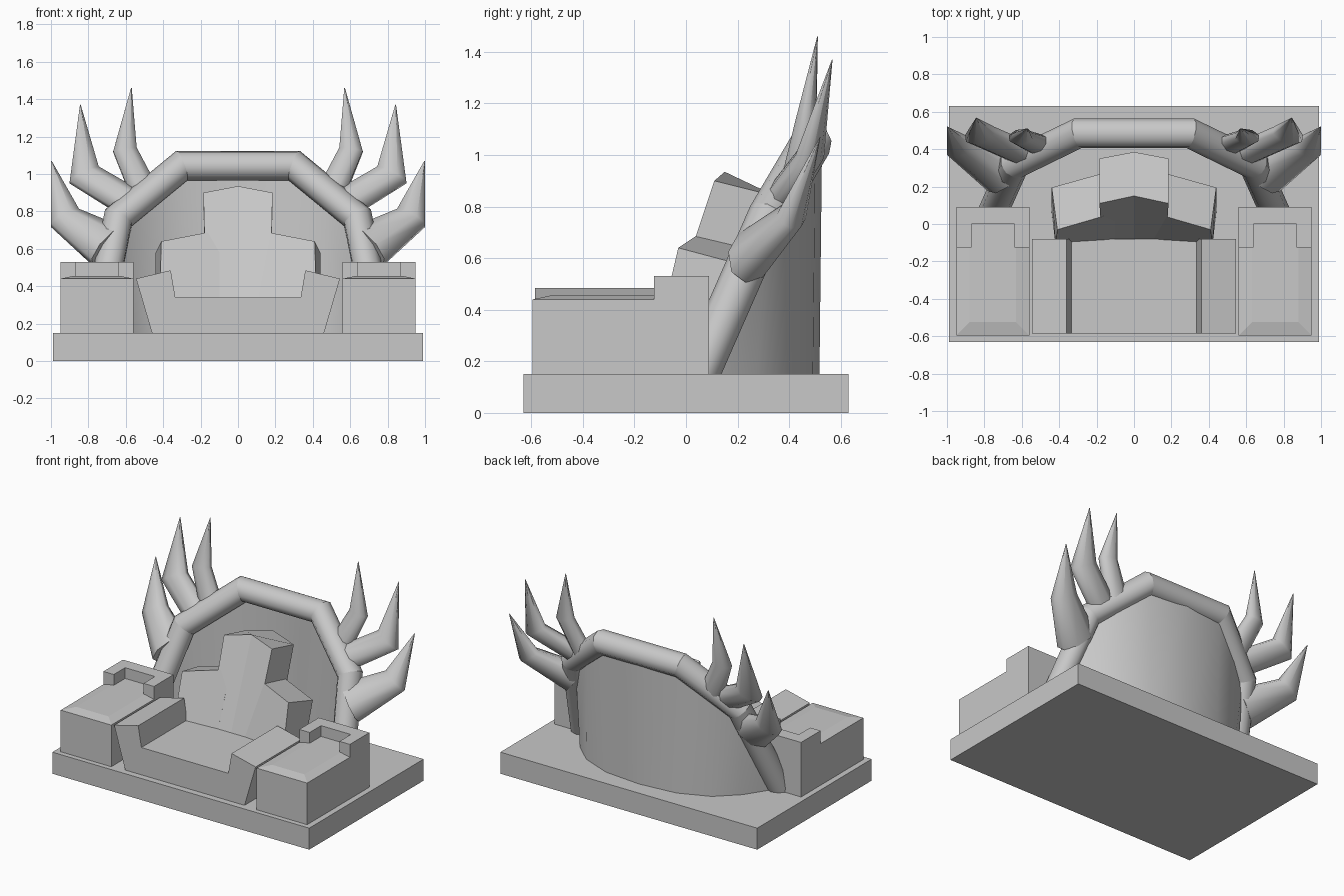
import bpy, bmesh, math
from mathutils import Vector

cube = bpy.data.objects.get("Cube")
if cube:
    bpy.data.objects.remove(cube, do_unlink=True)

stone = bpy.data.materials.new("stone_grey")
stone.use_nodes = True
GREY = (0.58, 0.58, 0.58, 1)
stone.diffuse_color = GREY
stone.node_tree.nodes["Principled BSDF"].inputs["Base Color"].default_value = GREY


def finish(name, bm):
    bmesh.ops.recalc_face_normals(bm, faces=bm.faces)
    mesh = bpy.data.meshes.new(name)
    bm.to_mesh(mesh)
    bm.free()
    mesh.materials.append(stone)
    obj = bpy.data.objects.new(name, mesh)
    bpy.context.collection.objects.link(obj)
    return obj


def loft(name, loops):
    """Closed solid through matching loops of points."""
    bm = bmesh.new()
    rings = [[bm.verts.new(p) for p in loop] for loop in loops]
    n = len(rings[0])
    for a, b in zip(rings, rings[1:]):
        for i in range(n):
            j = (i + 1) % n
            bm.faces.new((a[i], a[j], b[j], b[i]))
    bm.faces.new(rings[0])
    bm.faces.new(rings[-1])
    return finish(name, bm)


def box(name, x0, x1, y0, y1, z0, z1):
    return loft(name, [[(x0, y0, z), (x1, y0, z), (x1, y1, z), (x0, y1, z)] for z in (z0, z1)])


def tube(name, path, radii, sides=8, flat=1.0, crisp=True):
    """Tapered tube, rounded around; flat thins it across the lean, crisp keeps bends sharp."""
    pts = [Vector(p) for p in path]
    loops = []
    for i, p in enumerate(pts):
        before = (p - pts[i - 1]).normalized() if i else None
        after = (pts[i + 1] - p).normalized() if i + 1 < len(pts) else None
        tan = ((before or after) + (after or before)).normalized()
        stretch = 1 / max(0.6, tan.dot(before or after))
        u = tan.cross(Vector((0, 1, -0.55))).normalized()
        v = tan.cross(u) * flat
        turns = [2 * math.pi * (k + 0.5) / sides for k in range(sides)]
        loops.append([p + radii[i] * (u * math.cos(t) * stretch + v * math.sin(t)) for t in turns])
    obj = loft(name, loops)
    bm = bmesh.new()
    bm.from_mesh(obj.data)
    for f in bm.faces:
        f.smooth = len(f.verts) == 4
    for e in bm.edges:
        same_ring = e.verts[0].index // sides == e.verts[1].index // sides
        e.smooth = not (crisp and same_ring)
    bm.to_mesh(obj.data)
    bm.free()
    return obj


# Plinth
box("base_slab", -0.99, 0.99, -0.63, 0.63, 0, 0.15)

# Seat with flared arms
half = [(0.335, 0.34), (0.36, 0.485), (0.545, 0.44), (0.46, 0.15)]
profile = half + [(-x, z) for x, z in reversed(half)]
loft("seat", [[(x, y, z) for x, z in profile] for y in (-0.585, -0.08)])

# Central backrest with a ridged front and top
loft("backrest_centre", [
    [(-0.17, -0.09, 0.3), (0, -0.09, 0.3), (0.17, -0.09, 0.3),
     (0.17, 0.15, 0.15), (0, 0.18, 0.15), (-0.17, 0.15, 0.15)],
    [(-0.185, 0.11, 0.90), (0, 0.15, 0.935), (0.185, 0.11, 0.90),
     (0.185, 0.35, 0.84), (0, 0.385, 0.875), (-0.185, 0.35, 0.84)]])

# Lower side backrests
for s, side in ((1, "left"), (-1, "right")):
    loft(side + "_backrest", [
        [(s * 0.1, -0.09, 0.3), (s * 0.42, -0.11, 0.3), (s * 0.44, 0.06, 0.15), (s * 0.1, 0.12, 0.15)],
        [(s * 0.1, 0.06, 0.70), (s * 0.41, -0.03, 0.64), (s * 0.44, 0.195, 0.58), (s * 0.1, 0.29, 0.645)]])

    # Side pedestal with a softly raised top
    xs = sorted((s * 0.56, s * 0.95))
    pedestal = []
    for d, z in ((0, 0.15), (0, 0.44), (0.07, 0.455)):
        x0, x1, y0, y1 = xs[0] + d, xs[1] - d, -0.595 + d, 0.09 - d
        pedestal.append([(x0, y0, z), (x1, y0, z), (x1, y1, z), (x0, y1, z)])
    loft(side + "_pedestal", pedestal)

    # U-shaped rim at the back of the pedestal
    plan = [(0.56, -0.125), (0.64, -0.125), (0.64, 0), (0.87, 0),
            (0.87, -0.125), (0.95, -0.125), (0.95, 0.09), (0.56, 0.09)]
    loft(side + "_rim", [[(s * x, y, z) for x, y in plan] for z in (0.43, 0.53)])

    # Branching horns
    horns = {
        "upper": ([(0.50, 0.42, 0.90), (0.605, 0.465, 1.13), (0.57, 0.51, 1.46)], (0.08, 0.066, 0.002)),
        "middle": ([(0.55, 0.36, 0.83), (0.823, 0.48, 0.995), (0.843, 0.567, 1.37)], (0.09, 0.085, 0.002)),
        "lower": ([(0.69, 0.25, 0.61), (0.925, 0.41, 0.765), (0.998, 0.52, 1.07)], (0.14, 0.088, 0.002)),
    }
    for level, (path, radii) in horns.items():
        tube(f"{side}_{level}_horn", [(s * x, y, z) for x, y, z in path], radii, flat=0.65, crisp=False)

# Leaning arch
leg = [(0.76, 0.05, 0.15), (0.64, 0.32, 0.765), (0.30, 0.485, 1.045)]
arch = leg + [(-x, y, z) for x, y, z in reversed(leg)]
tube("arch", arch, [0.08] * len(arch), 10)

# Thin curved wall rising from the plinth to the arch
foot = [(0.74, 0.09), (0.62, 0.27), (0.48, 0.40), (0.27, 0.485), (0, 0.51)]
top = [(0.75, 0.08, 0.2), (0.63, 0.31, 0.765), (0.48, 0.405, 0.90), (0.29, 0.495, 1.045), (0, 0.52, 1.05)]
foot += [(-x, y) for x, y in reversed(foot[:-1])]
top += [(-x, y, z) for x, y, z in reversed(top[:-1])]
bm = bmesh.new()
low = [bm.verts.new((x, y, 0.15)) for x, y in foot]
high = [bm.verts.new(p) for p in top]
for i in range(len(foot) - 1):
    bm.faces.new((low[i], low[i + 1], high[i + 1], high[i])).smooth = True
wall = finish("back_wall", bm)
shell = wall.modifiers.new("thickness", "SOLIDIFY")
shell.thickness = 0.015
shell.offset = 0
shell.use_rim = False
